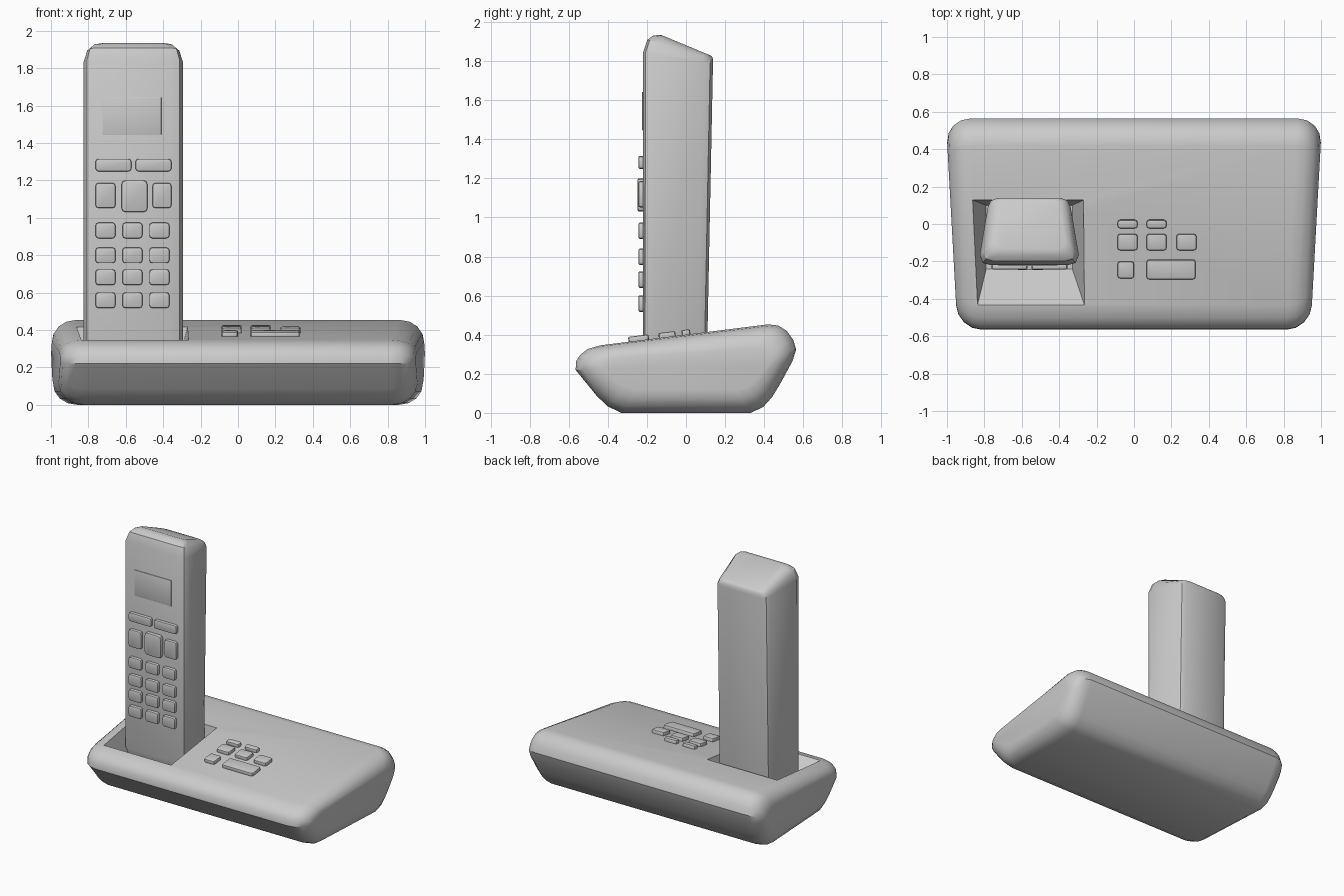
import bpy, bmesh, math
from mathutils import Matrix

if "Cube" in bpy.data.objects:
    bpy.data.objects.remove(bpy.data.objects["Cube"])


def loft(name, rings, smooth=None):
    """Skin a list of equal-length point rings and cap both ends."""
    bm = bmesh.new()
    vs = [[bm.verts.new(p) for p in r] for r in rings]
    n = len(vs[0])
    for a, b in zip(vs, vs[1:]):
        for i in range(n):
            j = (i + 1) % n
            bm.faces.new((a[i], a[j], b[j], b[i]))
    bm.faces.new(vs[0])
    bm.faces.new(vs[-1])
    bmesh.ops.recalc_face_normals(bm, faces=bm.faces)
    me = bpy.data.meshes.new(name)
    bm.to_mesh(me)
    bm.free()
    ob = bpy.data.objects.new(name, me)
    bpy.context.collection.objects.link(ob)
    if smooth:
        smooth_angle(ob, smooth)
    return ob


def smooth_angle(ob, deg):
    bpy.ops.object.select_all(action='DESELECT')
    ob.select_set(True)
    bpy.context.view_layer.objects.active = ob
    bpy.ops.object.shade_smooth_by_angle(angle=math.radians(deg))


def key(name, size, mat, bevel=0.012):
    """Rounded box with the given size and placement."""
    bm = bmesh.new()
    bmesh.ops.create_cube(bm, size=1)
    bmesh.ops.scale(bm, vec=size, verts=bm.verts)
    # round the outline corners, then soften the rims
    up = min(range(3), key=lambda i: size[i])
    es = [e for e in bm.edges
          if abs((e.verts[0].co - e.verts[1].co)[up]) > 1e-5]
    if bevel > 0.005:
        bmesh.ops.bevel(bm, geom=es, offset=bevel, segments=2,
                        profile=0.5, affect='EDGES')
    rim = [e for e in bm.edges
           if abs((e.verts[0].co - e.verts[1].co)[up]) < 1e-5
           and e.calc_face_angle(0) > 1]
    bmesh.ops.bevel(bm, geom=rim, offset=min(bevel, 0.007), segments=2,
                    profile=0.5, affect='EDGES')
    bm.transform(mat)
    me = bpy.data.meshes.new(name)
    bm.to_mesh(me)
    bm.free()
    ob = bpy.data.objects.new(name, me)
    bpy.context.collection.objects.link(ob)
    smooth_angle(ob, 30)
    return ob


def top_z(y):
    return 0.346 + 0.125 * (y + 0.436)


# Base: side profile lofted across x with rounded ends
profile = [(-0.565, 0.22), (-0.562, 0.265), (-0.54, 0.298), (-0.503, 0.327),
           (-0.436, 0.346), (0.42, 0.453), (0.472, 0.447), (0.515, 0.42),
           (0.548, 0.375), (0.564, 0.325), (0.545, 0.265), (0.48, 0.145),
           (0.44, 0.08), (0.395, 0.03), (0.33, 0.0), (-0.33, 0.0),
           (-0.40, 0.033), (-0.455, 0.085)]
R = 0.13
rings = []
for side in (-1, 1):
    for k in range(5)[::-side]:
        a = math.radians(22.5 * k)
        d, ins = R * (1 - math.cos(a)), R * (1 - math.sin(a))
        sy, sz = 1 - ins / 0.565, 1 - ins * 0.9 / 0.226
        ring = []
        for y, z in profile:
            y2, z2 = y * sy, 0.226 + (z - 0.226) * sz
            ring.append((side * (0.975 + 0.055 * y2 - d), y2, z2))
        rings.append(ring)
half = len(rings) // 2
rings = rings[:half][::-1] + rings[half:][::-1]
rings.sort(key=lambda r: sum(p[0] for p in r))
base = loft("base", rings)

# Cradle: hopper-shaped recess cut into the base
mouth = [(-0.837, -0.433), (-0.265, -0.433), (-0.27, 0.128), (-0.863, 0.128)]
floor = [(-0.79, -0.24), (-0.33, -0.24), (-0.33, 0.10), (-0.79, 0.10)]
cutter = loft("cradle_cutter", [
    [(x, y, 0.17) for x, y in floor],
    [(x, y, top_z(y)) for x, y in mouth],
    [(x, y, 0.8) for x, y in mouth]])
cutter.hide_render = True
cut = base.modifiers.new("cradle", 'BOOLEAN')
cut.operation, cut.object, cut.solver = 'DIFFERENCE', cutter, 'EXACT'
bpy.ops.object.select_all(action='DESELECT')
base.select_set(True)
bpy.context.view_layer.objects.active = base
bpy.ops.object.modifier_apply(modifier="cradle")
bpy.data.objects.remove(cutter)
smooth_angle(base, 32)

# Handset: chamfered trapezoid section with a slanted, rounded top
CX = -0.56
right = [(0.205, -0.22), (0.248, -0.208), (0.265, -0.165),
         (0.222, 0.09), (0.207, 0.125), (0.175, 0.14)]
section = right + [(-x, y) for x, y in reversed(right)]


def hand_ring(sx, y0, y1, zf):
    out = []
    for x, y in section:
        t = (y + 0.22) / 0.36
        y2 = y0 + t * (y1 - y0)
        out.append((CX + x * sx, y2, zf(y2, t)))
    return out


def slant(front, back):
    return lambda y, t: 1.935 - 0.415 * (y + 0.13) - front - t * (back - front)


loft("handset", [
    hand_ring(0.82, -0.17, 0.08, lambda y, t: 0.19),
    hand_ring(0.95, -0.207, 0.10, lambda y, t: 0.21),
    hand_ring(1.0, -0.22, 0.107, lambda y, t: 0.26),
    hand_ring(1.0, -0.22, 0.138, slant(0.13, 0.04)),
    hand_ring(0.93, -0.198, 0.138, slant(0.055, 0.015)),
    hand_ring(0.84, -0.17, 0.134, slant(0.022, 0.004)),
    hand_ring(0.73, -0.13, 0.128, slant(0, 0))], 30)


# Handset screen and keys (x0, x1, z0, z1)
def face_key(name, x0, x1, z0, z1, out=0.023, bevel=0.016):
    deep = 0.01
    m = Matrix.Translation(((x0 + x1) / 2, -0.22 + (deep - out) / 2, (z0 + z1) / 2))
    return key(name, (x1 - x0, out + deep, z1 - z0), m, bevel)


face_key("screen", -0.725, -0.41, 1.445, 1.643, 0.005, 0.004)
for x0, x1 in ((-0.762, -0.57), (-0.548, -0.356)):
    face_key("soft_key", x0, x1, 1.248, 1.315)
for x0, x1 in ((-0.762, -0.655), (-0.457, -0.356)):
    face_key("call_key", x0, x1, 1.052, 1.186)
face_key("navigation_key", -0.623, -0.484, 1.03, 1.20, 0.027, 0.022)
for z0 in (0.89, 0.757, 0.64, 0.517):
    for x0 in (-0.762, -0.618, -0.474):
        face_key("number_key", x0, x0 + 0.107, z0, z0 + 0.084)

# Base keys (x0, x1, y0, y1) lying on the sloping top
for x0, x1, y0, y1 in ((-0.088, 0.019, -0.022, 0.022), (0.067, 0.174, -0.022, 0.022),
                       (-0.088, 0.019, -0.14, -0.053), (0.067, 0.174, -0.14, -0.053),
                       (0.227, 0.334, -0.14, -0.053), (-0.088, 0.0, -0.29, -0.2),
                       (0.067, 0.329, -0.295, -0.19)):
    yc = (y0 + y1) / 2
    m = Matrix.Translation(((x0 + x1) / 2, yc, top_z(yc) + 0.008)) @ \
        Matrix.Rotation(math.atan(0.125), 4, 'X')
    key("base_key", (x1 - x0, y1 - y0, 0.034), m, 0.014)
